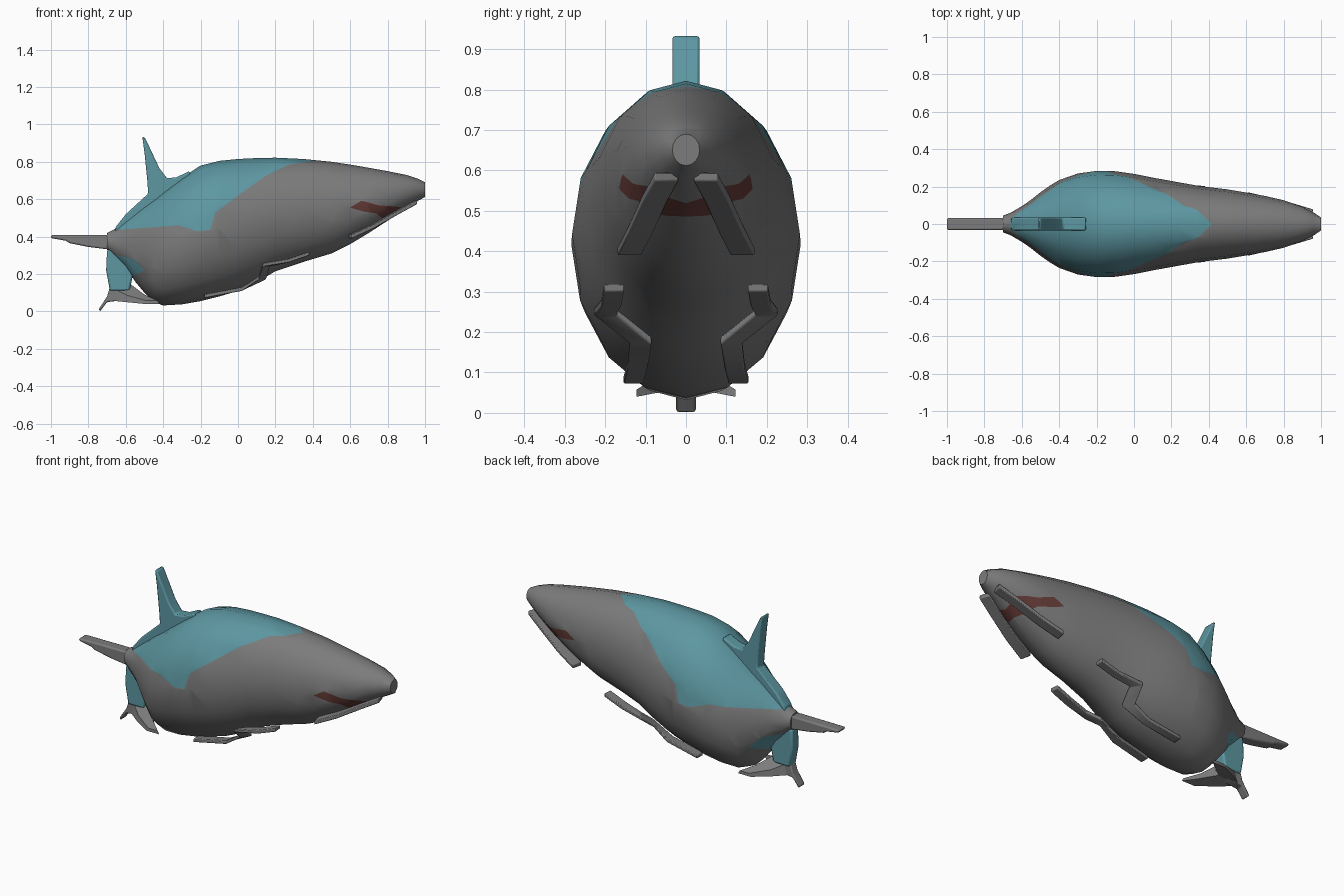
import bpy, bmesh, math
from mathutils import Vector

cube = bpy.data.objects.get("Cube")
if cube:
    bpy.data.objects.remove(cube, do_unlink=True)


def material(name, rgb):
    m = bpy.data.materials.new(name)
    m.use_nodes = True
    m.diffuse_color = (*rgb, 1)
    m.node_tree.nodes["Principled BSDF"].inputs["Base Color"].default_value = (*rgb, 1)
    return m


GREY = material("hull grey", (0.2, 0.2, 0.2))
TEAL = material("teal", (0.11, 0.31, 0.36))
RED = material("dull red", (0.13, 0.045, 0.038))


def finish(bm, name, mats, angle=40, bevel=0, mirror=False):
    bmesh.ops.recalc_face_normals(bm, faces=bm.faces)
    mesh = bpy.data.meshes.new(name)
    bm.to_mesh(mesh)
    bm.free()
    ob = bpy.data.objects.new(name, mesh)
    bpy.context.collection.objects.link(ob)
    for m in mats:
        mesh.materials.append(m)
    if mirror:
        mod = ob.modifiers.new("mirror", 'MIRROR')
        mod.use_axis = (False, True, False)
    if bevel:
        mod = ob.modifiers.new("bevel", 'BEVEL')
        mod.width, mod.segments = bevel, 2
    bpy.ops.object.select_all(action='DESELECT')
    ob.select_set(True)
    bpy.context.view_layer.objects.active = ob
    bpy.ops.object.shade_smooth_by_angle(angle=math.radians(angle))
    return ob


def loft(bm, rings):
    rows = [[bm.verts.new(p) for p in ring] for ring in rings]
    n = len(rows[0])
    for a, b in zip(rows, rows[1:]):
        for i in range(n):
            j = (i + 1) % n
            bm.faces.new((a[i], a[j], b[j], b[i]))
    bm.faces.new(rows[0])
    bm.faces.new(rows[-1])


def inside(x, z, poly):
    hit = False
    for (ax, az), (bx, bz) in zip(poly, poly[1:] + poly[:1]):
        if (az > z) != (bz > z) and x < ax + (z - az) / (bz - az) * (bx - ax):
            hit = not hit
    return hit


def paint(bm, poly, index):
    """Cut a side-view outline through the hull and colour the faces in it."""
    for (ax, az), (bx, bz) in zip(poly, poly[1:] + poly[:1]):
        faces = []
        for f in bm.faces:
            xs = [v.co.x for v in f.verts]
            zs = [v.co.z for v in f.verts]
            if (max(xs) >= min(ax, bx) and min(xs) <= max(ax, bx)
                    and max(zs) >= min(az, bz) and min(zs) <= max(az, bz)):
                faces.append(f)
        if faces:
            edges = {e for f in faces for e in f.edges}
            verts = {v for f in faces for v in f.verts}
            bmesh.ops.bisect_plane(bm, geom=faces + list(edges) + list(verts), dist=1e-5,
                                   plane_co=(ax, 0, az), plane_no=(az - bz, 0, bx - ax))
    for f in bm.faces:
        c = f.calc_center_median()
        if inside(c.x, c.z, poly):
            f.material_index = index


# Hull: x, top, bottom, half width
STATIONS = [
    (-.70, .42, .33, .045), (-.66, .44, .29, .06), (-.60, .485, .235, .095),
    (-.55, .525, .16, .13), (-.50, .565, .10, .17), (-.45, .60, .05, .205),
    (-.40, .64, .032, .235), (-.30, .715, .038, .27), (-.20, .78, .055, .284),
    (-.10, .805, .08, .282), (0, .815, .11, .268), (.10, .82, .155, .248),
    (.20, .822, .215, .23), (.35, .815, .265, .203), (.50, .80, .31, .185),
    (.60, .785, .36, .168), (.70, .768, .42, .15), (.80, .75, .485, .127),
    (.90, .73, .553, .092), (.96, .71, .59, .062), (1.0, .69, .612, .034)]
bm = bmesh.new()
loft(bm, [[(x, w * math.sin(a), (t + b) / 2 + (t - b) / 2 * math.cos(a))
           for a in (math.tau * i / 16 for i in range(16))]
          for x, t, b, w in STATIONS])
# shallow recess in the snout
bm.faces.ensure_lookup_table()
bmesh.ops.inset_individual(bm, faces=[bm.faces[-1]], thickness=.008, depth=-.01)
paint(bm, [(.45, .85), (.43, .81), (.27, .785), (.14, .72), (0, .62), (-.12, .53),
           (-.15, .435), (-.22, .43), (-.32, .46), (-.66, .435), (-.66, .85)], 1)
paint(bm, [(-.69, .31), (-.56, .28), (-.50, .22), (-.58, .18), (-.69, .12)], 1)
paint(bm, [(.60, .555), (.66, .592), (.75, .568), (.87, .558), (.83, .48),
           (.78, .49), (.74, .525), (.68, .532)], 2)
finish(bm, "hull", [GREY, TEAL, RED], 50)


def plate(name, outline, half, mat, bevel=.01):
    """Upright slab from a side-view outline."""
    bm = bmesh.new()
    loft(bm, [[(x, y, z) for x, z in outline] for y in (-half, half)])
    finish(bm, name, [mat], bevel=bevel)


plate("dorsal_fin", [(-.66, .40), (-.655, .45), (-.60, .52), (-.48, .63), (-.485, .70),
                     (-.50, .85), (-.512, .935), (-.498, .93), (-.46, .85), (-.42, .765),
                     (-.38, .712), (-.33, .717), (-.26, .75), (-.25, .70)], .034, TEAL)
plate("tail_spike", [(-.68, .41), (-1, .408), (-1, .392), (-.92, .378), (-.90, .365),
                     (-.80, .345), (-.68, .33)], .032, GREY)
plate("lower_fin", [(-.70, .33), (-.705, .22), (-.685, .11), (-.58, .11), (-.55, .25),
                    (-.62, .33)], .032, TEAL)
plate("tail_spur", [(-.685, .13), (-.70, .08), (-.745, .012), (-.738, 0), (-.70, .05),
                    (-.62, .06), (-.55, .10), (-.60, .14)], .025, GREY, .006)

# Swept arms spreading from the tail spur
bm = bmesh.new()
loft(bm, [[(-.70, 0, .06), (-.68, 0, .13), (-.58, 0, .15), (-.56, 0, .07)],
          [(-.60, .07, .05), (-.59, .07, .085), (-.50, .07, .09), (-.48, .07, .05)],
          [(-.50, .122, .04), (-.49, .122, .058), (-.43, .122, .058), (-.42, .122, .04)]])
finish(bm, "tail_arm", [GREY], mirror=True)


def ribbon(name, path, width, thick):
    """Flat mitred strip along a path, mirrored to the other side."""
    pts = [Vector(p) for p in path]
    rings = []
    for i, p in enumerate(pts):
        dirs = [(b - a).xy.normalized() for a, b in zip(pts, pts[1:])][max(i - 1, 0):i + 1]
        normals = [Vector((-d.y, d.x)) for d in dirs]
        m = sum(normals, Vector((0, 0))).normalized()
        off = (m * width / 2 / max(m.dot(normals[0]), .5)).to_3d()
        up = Vector((0, 0, thick / 2))
        rings.append([p + off + up, p - off + up, p - off - up, p + off - up])
    bm = bmesh.new()
    loft(bm, rings)
    finish(bm, name, [GREY], mirror=True, bevel=.004)


ribbon("snout_flap", [(.95, .048, .585), (.85, .078, .53), (.72, .112, .455),
                      (.60, .14, .40)], .062, .022)
ribbon("belly_strip", [(.38, .178, .31), (.27, .185, .272), (.15, .2, .25),
                       (.13, .112, .18), (.02, .12, .12), (-.18, .13, .082)], .05, .02)
